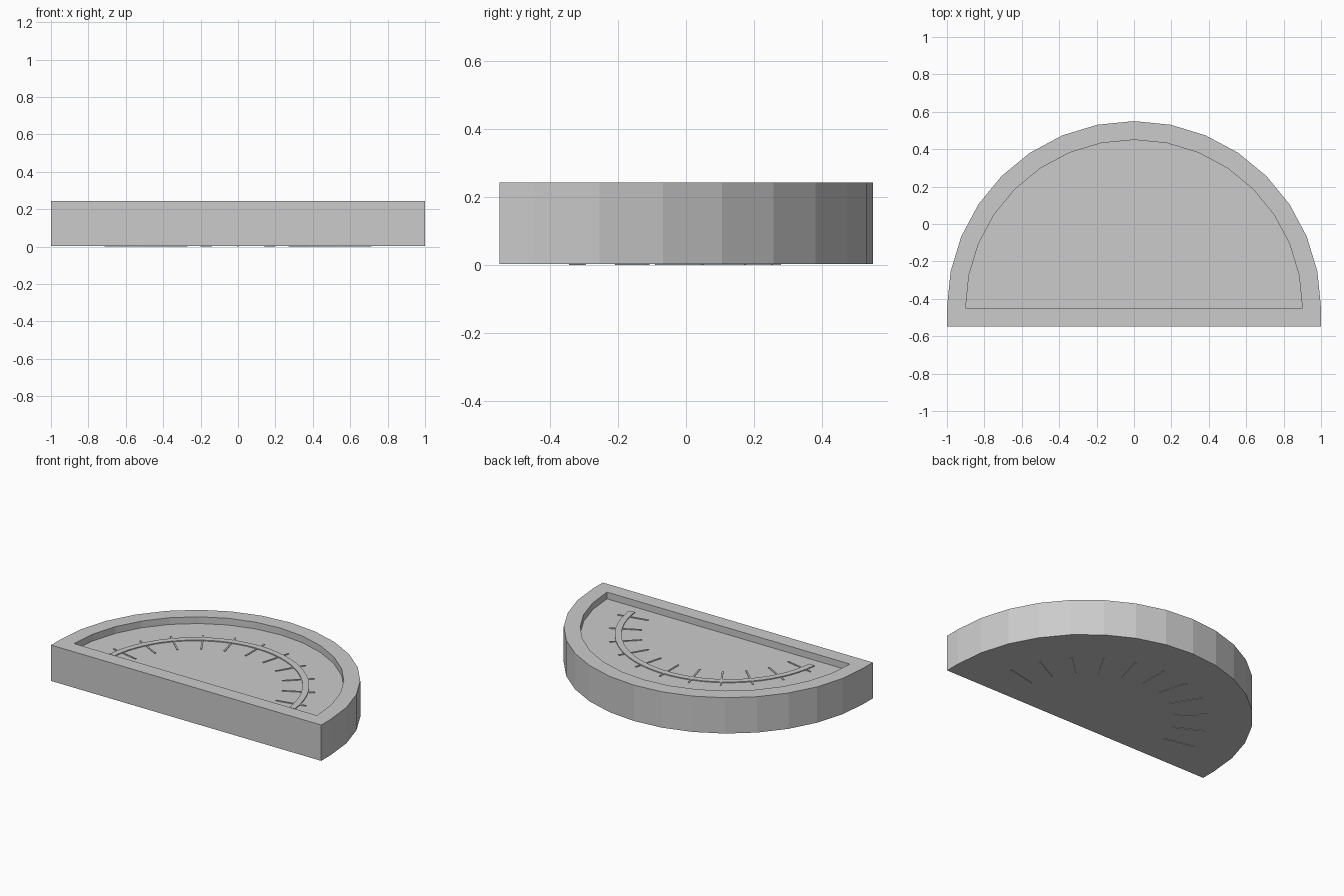
import bpy, bmesh
from math import sin, cos, pi, radians

if "Cube" in bpy.data.objects:
    bpy.data.objects.remove(bpy.data.objects["Cube"])

CY = -0.45          # centre of all arcs
Z0, FLOOR, TOP = 0.003, 0.198, 0.243


def arc(r, a0=0, a1=180, n=16):
    return [(r * cos(radians(a0 + (a1 - a0) * i / n)),
             CY + r * sin(radians(a0 + (a1 - a0) * i / n))) for i in range(n + 1)]


def finish(name, bm):
    bmesh.ops.recalc_face_normals(bm, faces=bm.faces)
    me = bpy.data.meshes.new(name)
    bm.to_mesh(me)
    bm.free()
    ob = bpy.data.objects.new(name, me)
    bpy.context.collection.objects.link(ob)
    return ob


# housing: half disc with a shallow recess
bm = bmesh.new()
outer = arc(1.0) + [(-1, -0.548), (1, -0.548)]
inner = arc(0.9)
inner = inner + [inner[-1], inner[0]]      # pair corners with the outer outline
loops = []
for pts, z in ((outer, Z0), (outer, TOP), (inner, TOP), (inner, FLOOR)):
    loops.append([bm.verts.new((x, y, z)) for x, y in pts])
for a, b in zip(loops, loops[1:]):
    for i in range(len(a)):
        j = (i + 1) % len(a)
        bm.faces.new((a[i], a[j], b[j], b[i]))
bm.faces.new(loops[0][::-1])
bm.faces.new(loops[3][:17])
bmesh.ops.remove_doubles(bm, verts=bm.verts, dist=1e-5)
bmesh.ops.dissolve_degenerate(bm, edges=bm.edges, dist=1e-5)
finish("housing", bm)

# raised scale band on the recess floor
bm = bmesh.new()
outline = arc(0.69, 6, 174, 32) + arc(0.65, 6, 174, 32)[::-1]
face = bm.faces.new([bm.verts.new((x, y, FLOOR - 0.01)) for x, y in outline])
ext = bmesh.ops.extrude_face_region(bm, geom=[face])
bmesh.ops.translate(bm, vec=(0, 0, 0.016),
                    verts=[v for v in ext["geom"] if isinstance(v, bmesh.types.BMVert)])
finish("scale_band", bm)

# tick marks: thin radial bars passing through the housing
for k in range(11):
    a = radians(12 + 15.6 * k)
    r0, r1, w = 0.53, 0.73, 0.005
    bm = bmesh.new()
    bmesh.ops.create_cube(bm, size=1)
    h = FLOOR + 0.004
    for v in bm.verts:
        r, t = (r0 + r1) / 2 + v.co.x * (r1 - r0), v.co.y * 2 * w
        v.co = (r * cos(a) - t * sin(a), CY + r * sin(a) + t * cos(a), (v.co.z + 0.5) * h)
    finish(f"tick_{k + 1}", bm)
